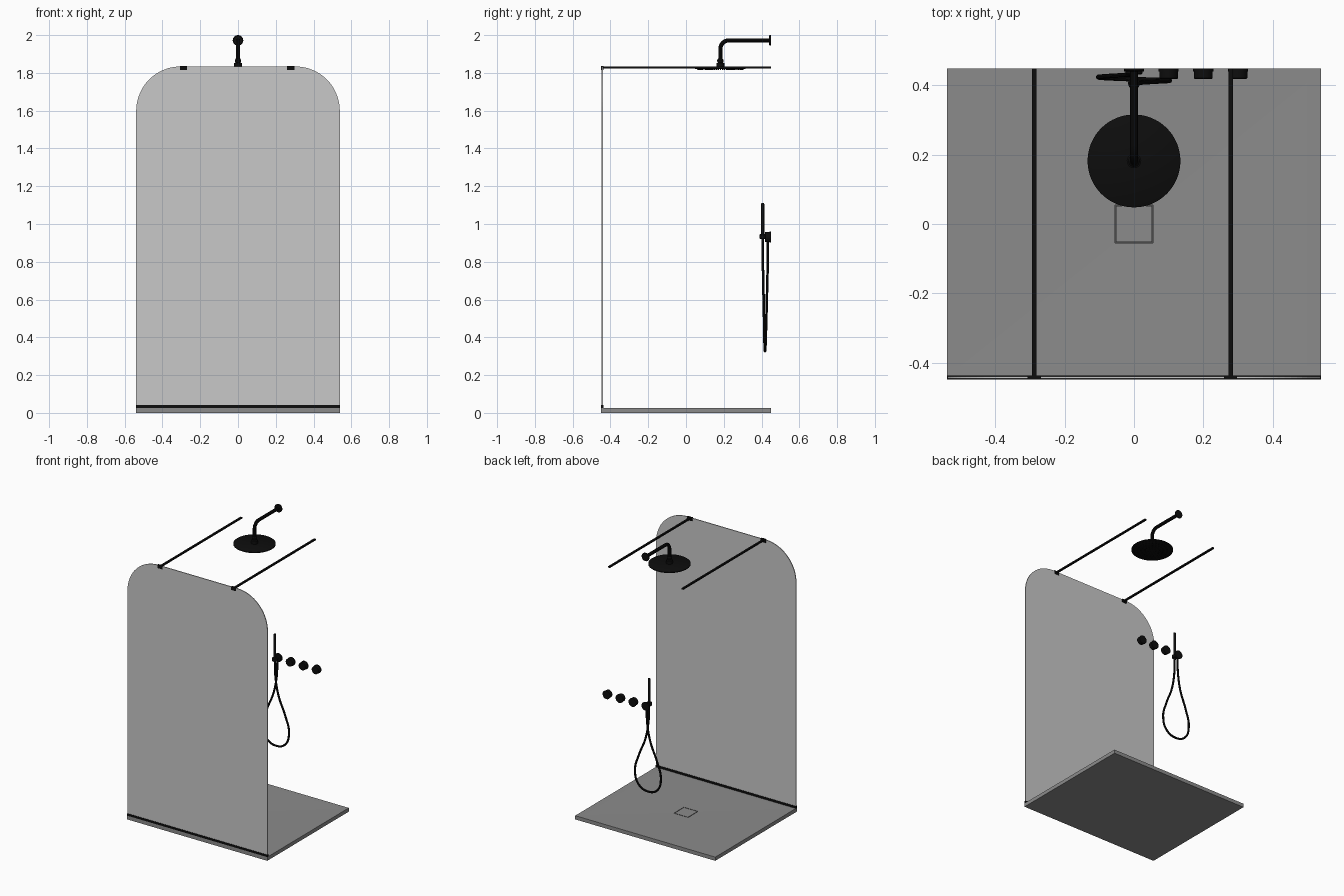
import bpy, bmesh, math
from mathutils import Vector

if "Cube" in bpy.data.objects:
    bpy.data.objects.remove(bpy.data.objects["Cube"])


def material(name, c):
    m = bpy.data.materials.new(name)
    m.diffuse_color = (c, c, c, 1)
    m.use_nodes = True
    m.node_tree.nodes["Principled BSDF"].inputs["Base Color"].default_value = m.diffuse_color
    return m


GLASS = material("light grey glass", 0.58)
TRAY = material("mid grey tray", 0.26)
BLACK = material("matt black metal", 0.004)
GROOVE = material("dark grey groove", 0.07)


def finish(name, bm, *mats):
    bmesh.ops.recalc_face_normals(bm, faces=bm.faces)
    me = bpy.data.meshes.new(name)
    bm.to_mesh(me)
    bm.free()
    ob = bpy.data.objects.new(name, me)
    bpy.context.collection.objects.link(ob)
    for m in mats:
        me.materials.append(m)
    return ob


def smooth(ob):
    bpy.ops.object.select_all(action='DESELECT')
    ob.select_set(True)
    bpy.context.view_layer.objects.active = ob
    bpy.ops.object.shade_smooth_by_angle(angle=math.radians(35))
    return ob


def box(name, x0, x1, y0, y1, z0, z1, mat):
    bm = bmesh.new()
    bmesh.ops.create_cube(bm, size=1)
    for v in bm.verts:
        v.co = ((x0 + x1) / 2 + v.co.x * (x1 - x0),
                (y0 + y1) / 2 + v.co.y * (y1 - y0),
                (z0 + z1) / 2 + v.co.z * (z1 - z0))
    return finish(name, bm, mat)


def lathe(name, profile, origin, axis, n=32):
    """Closed solid turned from (radius, distance along axis) points."""
    bm = bmesh.new()
    q = Vector((0, 0, 1)).rotation_difference(Vector(axis))
    rings = []
    for r, h in profile:
        rings.append([bm.verts.new(Vector(origin) + q @ Vector(
            (r * math.cos(2 * math.pi * i / n), r * math.sin(2 * math.pi * i / n), h)))
            for i in range(n)])
    for a, b in zip(rings, rings[1:]):
        for i in range(n):
            j = (i + 1) % n
            bm.faces.new((a[i], a[j], b[j], b[i]))
    bm.faces.new(rings[0])
    bm.faces.new(rings[-1])
    return smooth(finish(name, bm, BLACK))


def tube(name, points, radius, kind='POLY'):
    cu = bpy.data.curves.new(name, 'CURVE')
    cu.dimensions = '3D'
    cu.bevel_depth = radius
    cu.bevel_resolution = 3
    cu.use_fill_caps = True
    sp = cu.splines.new(kind)
    if kind == 'BEZIER':
        sp.bezier_points.add(len(points) - 1)
        for bp, p in zip(sp.bezier_points, points):
            bp.co = p
            bp.handle_left_type = bp.handle_right_type = 'AUTO'
    else:
        sp.points.add(len(points) - 1)
        for bp, p in zip(sp.points, points):
            bp.co = (*p, 1)
    ob = bpy.data.objects.new(name, cu)
    bpy.context.collection.objects.link(ob)
    cu.materials.append(BLACK)
    bpy.ops.object.select_all(action='DESELECT')
    ob.select_set(True)
    bpy.context.view_layer.objects.active = ob
    bpy.ops.object.convert(target='MESH')
    return smooth(bpy.context.view_layer.objects.active)


# Shower tray: rim, gentle fall to the centre, groove around the drain cover
bm = bmesh.new()
steps = [(0.54, 0.449, 0.0), (0.54, 0.449, 0.026), (0.50, 0.41, 0.026),
         (0.0555, 0.0555, 0.022), (0.0555, 0.0555, 0.014), (0.052, 0.052, 0.014),
         (0.052, 0.052, 0.022)]
rings = [[bm.verts.new((sx * x, sy * y, z)) for sx, sy in ((-1, -1), (1, -1), (1, 1), (-1, 1))]
         for x, y, z in steps]
for k, (a, b) in enumerate(zip(rings, rings[1:])):
    for i in range(4):
        j = (i + 1) % 4
        f = bm.faces.new((a[i], a[j], b[j], b[i]))
        f.material_index = 1 if k >= 3 else 0
bm.faces.new(rings[0])
bm.faces.new(rings[-1])
finish("shower_tray", bm, TRAY, GROOVE)

# Glass screen with rounded top corners
R, W, TOP = 0.235, 0.539, 1.834
outline = [(-W, 0.028), (W, 0.028)]
for cx, start in ((W - R, 0), (R - W, 90)):
    for i in range(17):
        a = math.radians(start + 90 * i / 16)
        outline.append((cx + R * math.cos(a), TOP - R + R * math.sin(a)))
bm = bmesh.new()
face = bm.faces.new([bm.verts.new((x, -0.4465, z)) for x, z in outline])
ext = bmesh.ops.extrude_face_region(bm, geom=[face])
bmesh.ops.translate(bm, vec=(0, 0.006, 0),
                    verts=[v for v in ext["geom"] if isinstance(v, bmesh.types.BMVert)])
finish("glass_screen", bm, GLASS)

# Floor channel holding the glass
box("floor_channel", -0.54, 0.54, -0.449, -0.438, 0.025, 0.041, BLACK)

# Support bars with glass clamps
for side, x in (("left", -0.288), ("right", 0.279)):
    box(side + "_support_bar", x - 0.0065, x + 0.0065, -0.44, 0.449, 1.823, 1.833, BLACK)
    box(side + "_glass_clamp", x - 0.019, x + 0.019, -0.449, -0.437, 1.814, 1.837, BLACK)

# Overhead shower: wall flange, bent arm, swivel joint, disc
HY, AZ, BEND = 0.182, 1.972, 0.045
arm = [(0, 0.447, AZ)]
for i in range(11):
    a = math.radians(90 + 9 * i)
    arm.append((0, HY + BEND + BEND * math.cos(a), AZ - BEND + BEND * math.sin(a)))
arm.append((0, HY, 1.855))
tube("shower_arm", arm, 0.0115)
lathe("arm_flange", [(0.024, 0), (0.028, 0.003), (0.028, 0.009)], (0, 0.44, AZ), (0, 1, 0))
lathe("head_joint", [(0.021, 0), (0.021, 0.024), (0.013, 0.027), (0.017, 0.034),
                     (0.017, 0.041), (0.012, 0.047)], (0, HY, 1.828), (0, 0, 1))
lathe("shower_head", [(0.131, 0), (0.134, 0.002), (0.134, 0.007), (0.131, 0.009)],
      (0, HY, 1.82), (0, 0, 1), 64)

# Spray nozzles in rings under the disc
bm = bmesh.new()
for ring in range(1, 6):
    r, count = 0.024 * ring, 7 * ring
    for i in range(count):
        a = 2 * math.pi * i / count
        c = bmesh.ops.create_cone(bm, segments=8, cap_ends=True, radius1=0.0022,
                                  radius2=0.003, depth=0.005)
        bmesh.ops.translate(bm, verts=c["verts"],
                            vec=(r * math.cos(a), HY + r * math.sin(a), 1.8185))
finish("spray_nozzles", bm, BLACK)

# Row of wall controls, the first one being the hand shower outlet
KZ = 0.931
for i in range(4):
    depth = 0.419 if i else 0.432
    r = 0.027 if i else 0.024
    lathe("wall_control_%d" % (i + 1),
          [(r - 0.002, 0), (r, 0.002), (r, 0.441 - depth), (0.029, 0.441 - depth),
           (0.029, 0.449 - depth)], (0.1 * i, depth, KZ), (0, 1, 0))

# Hand shower in its holder
SY = 0.406
lathe("holder_peg", [(0.01, 0), (0.01, 0.03)], (0, 0.408, KZ), (0, 1, 0))
lathe("holder_clip", [(0.013, 0), (0.017, 0.003), (0.017, 0.022), (0.013, 0.025)],
      (0, SY, 0.921), (0, 0, 1))
lathe("hand_shower", [(0.006, 0), (0.0085, 0.03), (0.0085, 0.205), (0.007, 0.21)],
      (0, SY, 0.90), (0, 0, 1))

# Hanging hose loop
hose = [(0, SY, 0.91), (0.005, 0.407, 0.80), (0.028, 0.409, 0.68), (0.075, 0.412, 0.56),
        (0.103, 0.414, 0.45), (0.075, 0.416, 0.358), (0, 0.418, 0.327), (-0.075, 0.421, 0.358),
        (-0.103, 0.424, 0.45), (-0.075, 0.427, 0.56), (-0.028, 0.43, 0.68),
        (-0.005, 0.433, 0.80), (0, 0.434, 0.92)]
tube("shower_hose", hose, 0.0068, 'BEZIER')
